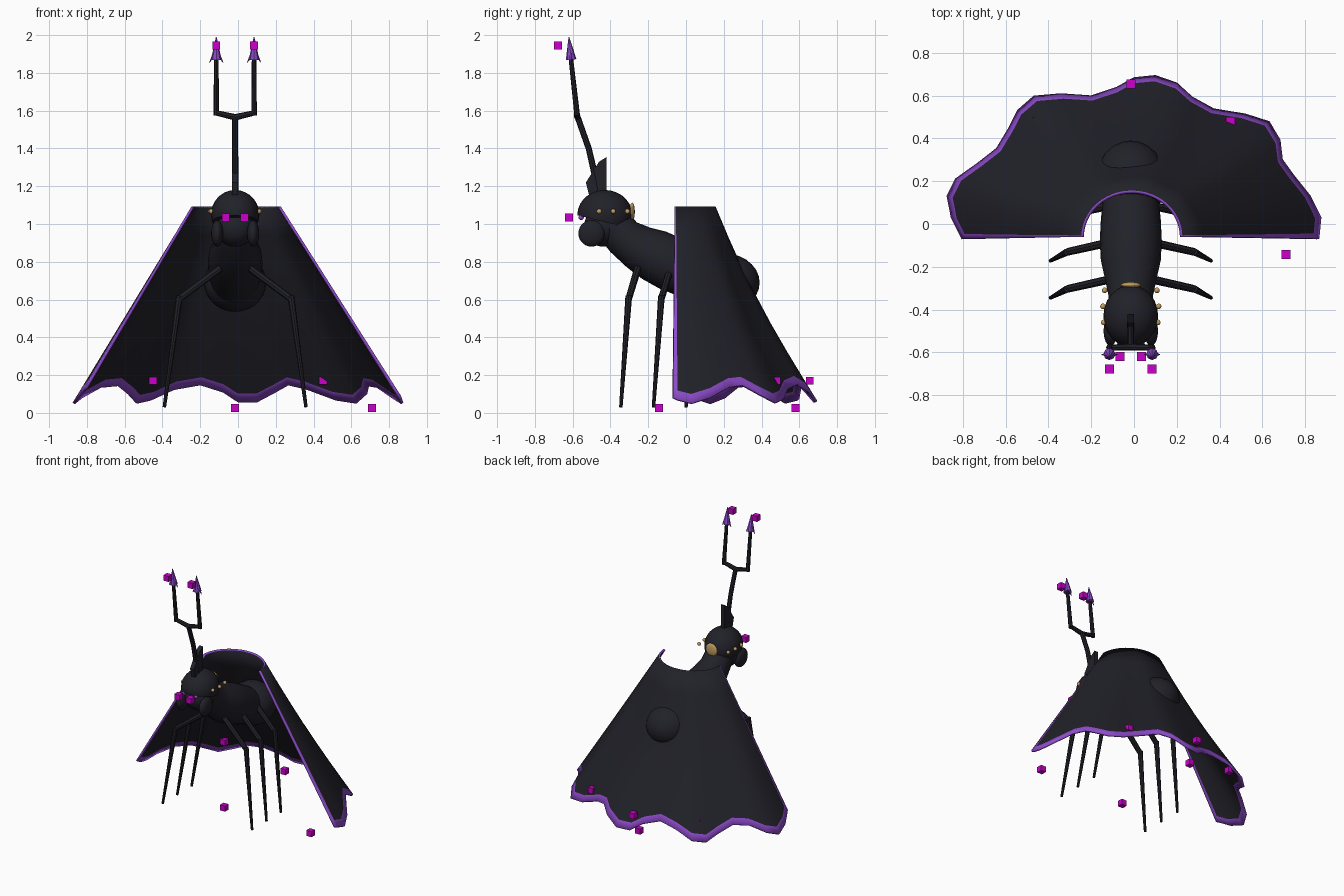
import bpy, bmesh, math
from mathutils import Vector

old = bpy.data.objects.get("Cube")
if old:
    bpy.data.objects.remove(old)

CX = -0.015  # symmetry plane of the body


def material(name, rgb):
    m = bpy.data.materials.new(name)
    m.use_nodes = True
    m.diffuse_color = (*rgb, 1)
    bsdf = m.node_tree.nodes["Principled BSDF"]
    bsdf.inputs["Base Color"].default_value = (*rgb, 1)
    bsdf.inputs["Roughness"].default_value = 0.6
    return m


BLACK = material("black", (0.015, 0.015, 0.022))
PURPLE = material("purple", (0.27, 0.07, 0.6))
GOLD = material("gold", (0.55, 0.35, 0.12))
MAGENTA = material("magenta", (0.6, 0.0, 0.6))


def finish(name, bm, mats, smooth=True):
    bmesh.ops.recalc_face_normals(bm, faces=bm.faces)
    mesh = bpy.data.meshes.new(name)
    bm.to_mesh(mesh)
    bm.free()
    for m in mats:
        mesh.materials.append(m)
    ob = bpy.data.objects.new(name, mesh)
    bpy.context.collection.objects.link(ob)
    if smooth:
        bpy.ops.object.select_all(action='DESELECT')
        ob.select_set(True)
        bpy.context.view_layer.objects.active = ob
        bpy.ops.object.shade_smooth_by_angle(angle=math.radians(40))
    return ob


def ball(name, pos, size, mat, cut=None):
    """Ellipsoid, optionally cut off below a plane (point, normal)."""
    bm = bmesh.new()
    bmesh.ops.create_uvsphere(bm, u_segments=24, v_segments=14, radius=1)
    for v in bm.verts:
        v.co = Vector(a * b + c for a, b, c in zip(v.co, size, pos))
    if cut:
        bmesh.ops.bisect_plane(bm, geom=bm.verts[:] + bm.edges[:] + bm.faces[:],
                               plane_co=cut[0], plane_no=cut[1], clear_inner=True)
        bmesh.ops.holes_fill(bm, edges=[e for e in bm.edges if e.is_boundary])
    return finish(name, bm, [mat])


def tube(name, points, radii, mat, sides=8):
    """Capped tube of varying radius along a path."""
    bm = bmesh.new()
    pts = [Vector(p) for p in points]
    rings = []
    for i, p in enumerate(pts):
        d = (pts[min(i + 1, len(pts) - 1)] - pts[max(i - 1, 0)]).normalized()
        a = d.cross(Vector((0, 1, 0)) if abs(d.x) > 0.7 else Vector((1, 0, 0))).normalized()
        b = d.cross(a)
        ring = []
        for k in range(sides):
            t = math.tau * k / sides
            ring.append(bm.verts.new(p + radii[i] * (a * math.cos(t) + b * math.sin(t))))
        rings.append(ring)
    for r, s in zip(rings, rings[1:]):
        for k in range(sides):
            n = (k + 1) % sides
            bm.faces.new((r[k], r[n], s[n], s[k]))
    bm.faces.new(rings[0])
    bm.faces.new(rings[-1])
    return finish(name, bm, [mat])


# Cloak: half-round collar lofted to a scalloped hem, purple along every edge
hem = [(.86, -.07), (.87, .03), (.82, .13), (.74, .23), (.69, .3), (.68, .39), (.63, .475),
       (.52, .51), (.37, .535), (.27, .59), (.2, .655), (.1, .69), (0, .68), (-.08, .635),
       (-.2, .595), (-.34, .605), (-.465, .595), (-.54, .53), (-.58, .45), (-.64, .35),
       (-.73, .28), (-.83, .21), (-.87, .13), (-.85, .03), (-.8, -.07)]
last = len(hem) - 1


def cloak_point(u, t):
    i = min(int(u), last - 1)
    low = Vector(hem[i]).lerp(Vector(hem[i + 1]), u - i)
    low_z = 0.1 - 0.05 * math.cos(math.tau * (u - 1) / 5.25)
    ang = math.pi * u / last
    top = Vector((-0.01 + 0.23 * math.cos(ang), -0.06 + 0.21 * math.sin(ang)))
    sag = t - 0.06 * math.sin(math.pi * t)
    return (top.x + (low.x - top.x) * t, top.y + (low.y - top.y) * sag,
            1.09 + (low_z - 1.09) * t)


bm = bmesh.new()
columns = [0, 0.25] + list(range(1, last)) + [last - 0.25, last]
rows = [0, 0.15, 0.3, 0.45, 0.6, 0.75, 0.87, 0.955, 1]
grid = [[bm.verts.new(cloak_point(u, t)) for u in columns] for t in rows]
for r in range(len(rows) - 1):
    for c in range(len(columns) - 1):
        f = bm.faces.new((grid[r][c], grid[r][c + 1], grid[r + 1][c + 1], grid[r + 1][c]))
        f.material_index = int(r == len(rows) - 2 or c in (0, len(columns) - 2))
cloak = finish("cloak", bm, [BLACK, PURPLE])
solid = cloak.modifiers.new("thickness", 'SOLIDIFY')
solid.thickness = 0.014
solid.offset = 0
solid.material_offset_rim = 1

# Body: curved neck and thorax, then the round abdomen
tube("thorax", [(CX, -.44, 1.06), (CX, -.39, 1.0), (CX, -.33, .93), (CX, -.25, .875),
                (CX, -.17, .835), (CX, -.08, .79), (CX, .02, .745), (CX, .12, .7)],
     [.09, .1, .105, .122, .14, .145, .14, .13], BLACK, 24)
ball("abdomen", (CX, .2, .69), (.165, .19, .155), BLACK)

# Head: helmet dome, face and round cheeks
ball("helmet", (CX, -.43, 1.05), (.128, .145, .13), BLACK,
     ((CX, -.57, 1.045), (0, .25, 1)))
ball("face", (CX, -.44, .985), (.105, .1, .105), BLACK)
for side in (-1, 1):
    ball("cheek", (CX + side * .095, -.5, .95), (.032, .07, .07), BLACK)
    ball("eye", (CX + side * .05, -.555, 1.035), (.014, .014, .014), PURPLE)
    for y, x in ((-.46, .126), (-.385, .13), (-.31, .122)):
        ball("gold_bead", (CX + side * x, y, 1.067), (.013, .013, .013), GOLD)
ball("gold_plate", (CX, -.285, 1.065), (.048, .014, .048), GOLD)

# Crest: thin fin on top of the helmet
bm = bmesh.new()
fin = [(-.42, 1.1), (-.5, 1.1), (-.53, 1.22), (-.46, 1.33), (-.42, 1.355)]
face = bm.faces.new([bm.verts.new((CX - .016, y, z)) for y, z in fin])
new = bmesh.ops.extrude_face_region(bm, geom=[face])["geom"]
bmesh.ops.translate(bm, vec=(.032, 0, 0), verts=[v for v in new if isinstance(v, bmesh.types.BMVert)])
finish("crest", bm, [BLACK], False)

# Forked antenna with barbed purple tips
tube("antenna_stem", [(CX, -.46, 1.14), (CX, -.485, 1.27), (CX, -.515, 1.4), (CX, -.575, 1.57)],
     [.018, .017, .016, .016], BLACK)
for side in (-1, 1):
    x = CX + side * .1
    tube("antenna_arm", [(CX, -.575, 1.565), (x, -.578, 1.588)], [.017, .014], BLACK)
    tube("antenna_prong", [(x, -.576, 1.575), (x, -.61, 1.88)], [.015, .012], BLACK)
    tube("antenna_tip", [(x, -.608, 1.87), (x, -.61, 1.89), (x, -.62, 1.99)],
         [.028, .024, .002], PURPLE)
    for barb in (-1, 1):
        tube("antenna_barb", [(x, -.61, 1.92), (x + barb * .036, -.61, 1.855)],
             [.014, .002], PURPLE, 6)

# Legs: three thin jointed pairs
for name, y in (("front_leg", -.345), ("middle_leg", -.172), ("rear_leg", 0)):
    for side in (-1, 1):
        hip = (CX + side * .08, y + .09, .765)
        knee = (CX + side * .295, y + .042, .605)
        foot = (CX + side * .375, y, .03)
        tube(name + "_thigh", [hip, knee], [.02, .018], BLACK)
        tube(name + "_shin", [(knee[0], knee[1], .62), foot], [.018, .009], BLACK)

# Small magenta marker cubes around the figure
spots = [(CX - .1, -.677, 1.945), (CX + .1, -.677, 1.945), (CX - .05, -.62, 1.035),
         (CX + .05, -.62, 1.035), (-.45, .48, .17), (.45, .48, .17), (CX, .655, .17),
         (CX, .58, .025), (CX, -.143, .025), (.71, -.143, .025)]
for p in spots:
    bm = bmesh.new()
    bmesh.ops.create_cube(bm, size=0.042)
    bmesh.ops.translate(bm, vec=p, verts=bm.verts)
    finish("marker_cube", bm, [MAGENTA], False)
